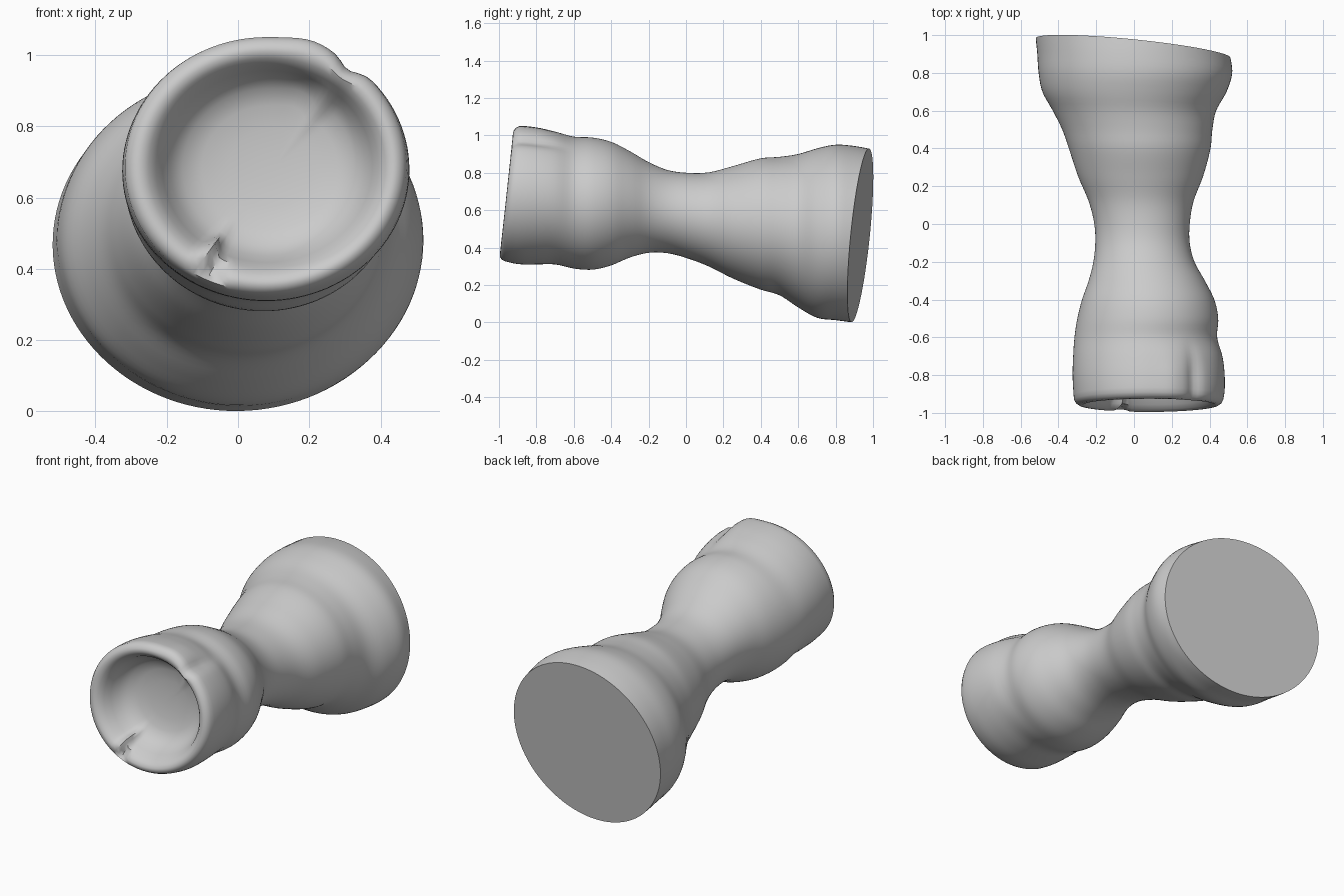
import bpy, bmesh
from math import sin, cos, pi, exp, radians, atan2

if "Cube" in bpy.data.objects:
    bpy.data.objects.remove(bpy.data.objects["Cube"])

# profile stations: y, left x, right x, bottom z, top z
PROFILE = [
    (-1.00, -.31, .455, .335, 1.03), (-.90, -.32, .478, .312, 1.05),
    (-.80, -.325, .48, .31, 1.042), (-.70, -.322, .468, .31, 1.02),
    (-.60, -.315, .44, .288, .993), (-.50, -.30, .446, .282, .988),
    (-.40, -.275, .425, .305, .965), (-.30, -.24, .375, .347, .915),
    (-.20, -.215, .32, .372, .857), (-.10, -.205, .295, .37, .815),
    (0, -.21, .295, .345, .80), (.12, -.24, .315, .30, .802),
    (.25, -.295, .365, .235, .835), (.40, -.345, .405, .175, .877),
    (.50, -.38, .415, .145, .885), (.60, -.43, .435, .08, .90),
    (.70, -.485, .49, .025, .93), (.80, -.505, .52, .012, .95),
    (.90, -.512, .507, .0, .943), (1.0, -.522, .49, .0, .925)]
SEG = 112


def profile(y):
    """Smooth (cubic) interpolation of the profile at y."""
    p = PROFILE
    i = 0
    while i < len(p) - 2 and p[i + 1][0] < y:
        i += 1
    a, b = p[i], p[i + 1]
    z, c = p[max(i - 1, 0)], p[min(i + 2, len(p) - 1)]
    h = b[0] - a[0]
    t = min(max((y - a[0]) / h, 0), 1)
    out = []
    for k in range(1, 5):
        m0 = (b[k] - z[k]) / (b[0] - z[0]) * h
        m1 = (c[k] - a[k]) / (c[0] - a[0]) * h
        out.append((2*t**3 - 3*t*t + 1)*a[k] + (t**3 - 2*t*t + t)*m0
                   + (3*t*t - 2*t**3)*b[k] + (t**3 - t*t)*m1)
    return out


def bump(ang, centre, width):
    d = atan2(sin(ang - centre), cos(ang - centre)) / width
    return exp(-d * d)


def tilt(y, dx, dz):
    """Slant of the two ends."""
    back = min(max((y - .45) / .45, 0), 1)
    front = min(max((-.5 - y) / .4, 0), 1)
    return back * (.1 * dz - .1 * dx) + front * .11 * dz


def ring(bm, y0, scale=1.0, inner=0.0):
    vs = []
    l, r, b, t = profile(y0)
    for i in range(SEG):
        a = 2 * pi * i / SEG
        y = y0 + tilt(y0, (r - l) / 2 * cos(a), (t - b) / 2 * sin(a)) * scale
        L, R, B, T = profile(y) if scale == 1 else profile(-.93 + .11 * (t - b) / 2 * sin(a))
        s = scale
        # crease on the outside of the cup, nick on the inside of the lip
        along = min(max((-.62 - y0) / .2, 0), 1)
        s -= .055 * bump(a, radians(53), .10) * along * (1 - inner)
        s += .025 * bump(a, radians(72), .16) * along * (1 - inner)
        s -= .10 * bump(a, radians(238), .07) * inner
        if scale < .97 and scale > .8:
            y += .03 * bump(a, radians(245), .09)
        x = (L + R) / 2 + (R - L) / 2 * s * cos(a) + .02 * (1 - scale)
        z = (B + T) / 2 + (T - B) / 2 * s * sin(a)
        vs.append(bm.verts.new((x, y, z)))
    return vs


bm = bmesh.new()
# bowl floor, inner wall and rounded lip, from the middle outwards
lip = [(-.775, .12, 0), (-.78, .3, 0), (-.79, .48, 0), (-.81, .61, .1),
       (-.845, .69, .5), (-.885, .745, .9), (-.925, .79, 1), (-.948, .84, .8),
       (-.96, .89, .5), (-.958, .935, .2), (-.947, .975, 0)]
rings = [ring(bm, y, s, n) for y, s, n in lip]
# waisted outer body
N = 76
rings += [ring(bm, -.93 + 1.862 * i / N) for i in range(N + 1)]
for a, b in zip(rings, rings[1:]):
    for i in range(SEG):
        j = (i + 1) % SEG
        bm.faces.new((a[i], a[j], b[j], b[i]))
# bowl centre and flat base
bm.faces.new(rings[0])
bm.faces.new(rings[-1])
bmesh.ops.recalc_face_normals(bm, faces=bm.faces)

mesh = bpy.data.meshes.new("waisted_cup")
bm.to_mesh(mesh)
bm.free()
cup = bpy.data.objects.new("waisted_cup", mesh)
bpy.context.collection.objects.link(cup)
bpy.context.view_layer.objects.active = cup
cup.select_set(True)
bpy.ops.object.shade_smooth_by_angle(angle=radians(45))
